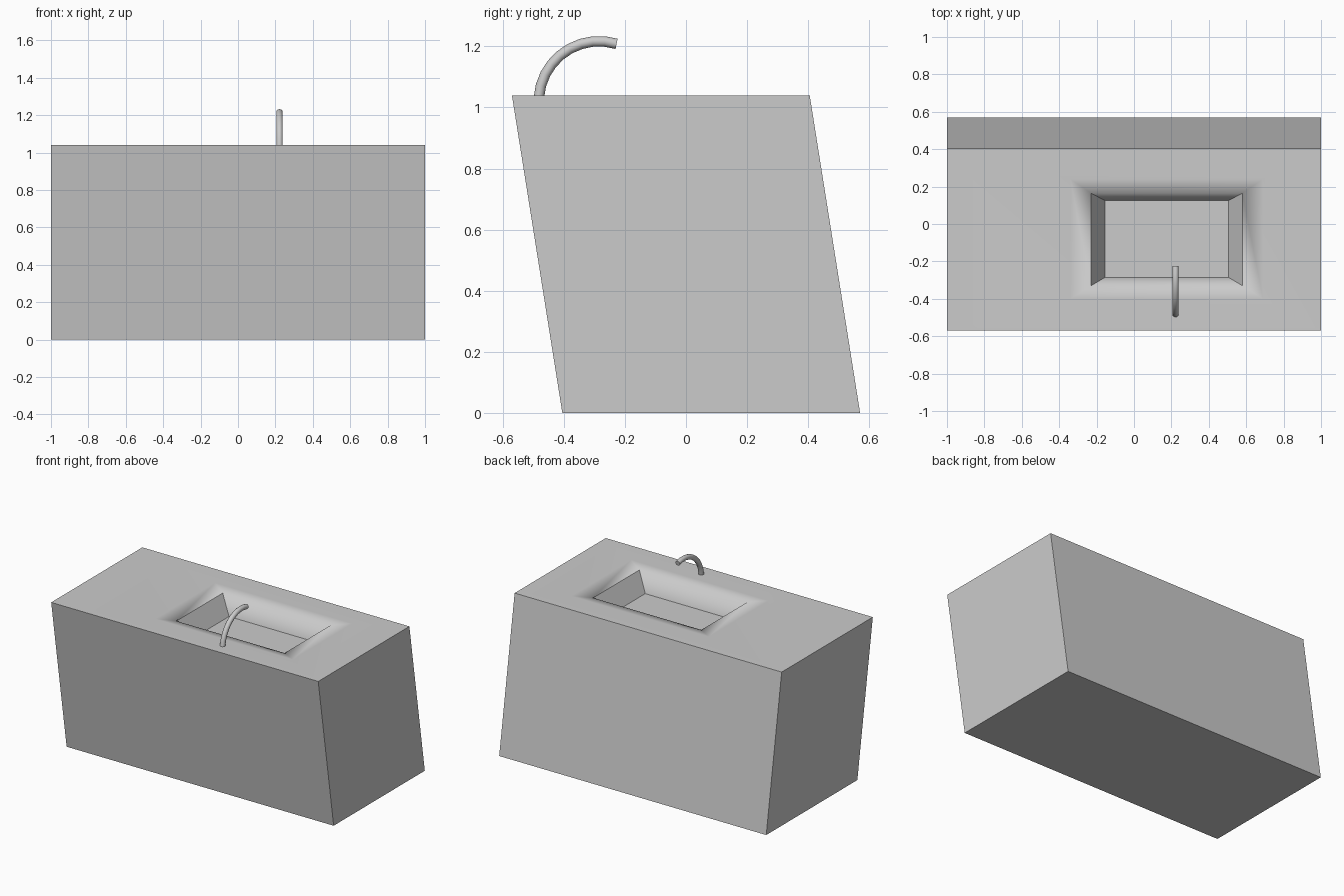
import bpy, bmesh, math

if "Cube" in bpy.data.objects:
    bpy.data.objects.remove(bpy.data.objects["Cube"])

# Each loop of the counter: x min, x max, y min, y max, z
LOOPS = [
    (-1.0, 1.0, -0.405, 0.57, 0.0),        # base
    (-1.0, 1.0, -0.57, 0.405, 1.04),       # leaning top
    (-0.34, 0.69, -0.40, 0.24, 1.04),      # soft outer edge of basin
    (-0.23, 0.58, -0.33, 0.165, 1.028),    # basin lip
    (-0.155, 0.505, -0.285, 0.125, 0.905), # basin floor
]

# Leaning counter with sunken basin
bm = bmesh.new()
rings = []
for x0, x1, y0, y1, z in LOOPS:
    rings.append([bm.verts.new((x, y, z)) for x, y in
                  ((x0, y0), (x1, y0), (x1, y1), (x0, y1))])
bm.faces.new(rings[0][::-1])
bm.faces.new(rings[-1])
for low, high in zip(rings, rings[1:]):
    for i in range(4):
        j = (i + 1) % 4
        bm.faces.new((low[i], low[j], high[j], high[i]))
for f in bm.faces:
    f.smooth = True


def sharpen(a, b):
    edge = bm.edges.get((a, b))
    edge.smooth = False


for i in range(4):
    j = (i + 1) % 4
    for k in (0, 1, 4):
        sharpen(rings[k][i], rings[k][j])
    sharpen(rings[0][i], rings[1][i])
    sharpen(rings[3][i], rings[4][i])
    if i % 2:                              # lip is crisp on the short sides only
        sharpen(rings[3][i], rings[3][j])
mesh = bpy.data.meshes.new("counter_with_basin")
bm.to_mesh(mesh)
bm.free()
counter = bpy.data.objects.new("counter_with_basin", mesh)
bpy.context.collection.objects.link(counter)
weighted = counter.modifiers.new("weighted_normals", 'WEIGHTED_NORMAL')
weighted.keep_sharp = True

# Arched faucet tube
curve = bpy.data.curves.new("faucet", 'CURVE')
curve.dimensions = '3D'
curve.bevel_depth = 0.017
curve.bevel_resolution = 4
curve.use_fill_caps = True
spline = curve.splines.new('POLY')
STEPS = 9
spline.points.add(STEPS)
for i, p in enumerate(spline.points):
    a = math.radians(176 - 103 * i / STEPS)
    p.co = (0.222, -0.285 + 0.197 * math.cos(a), 1.02 + 0.197 * math.sin(a), 1)
spline.use_smooth = True
faucet = bpy.data.objects.new("faucet", curve)
bpy.context.collection.objects.link(faucet)
